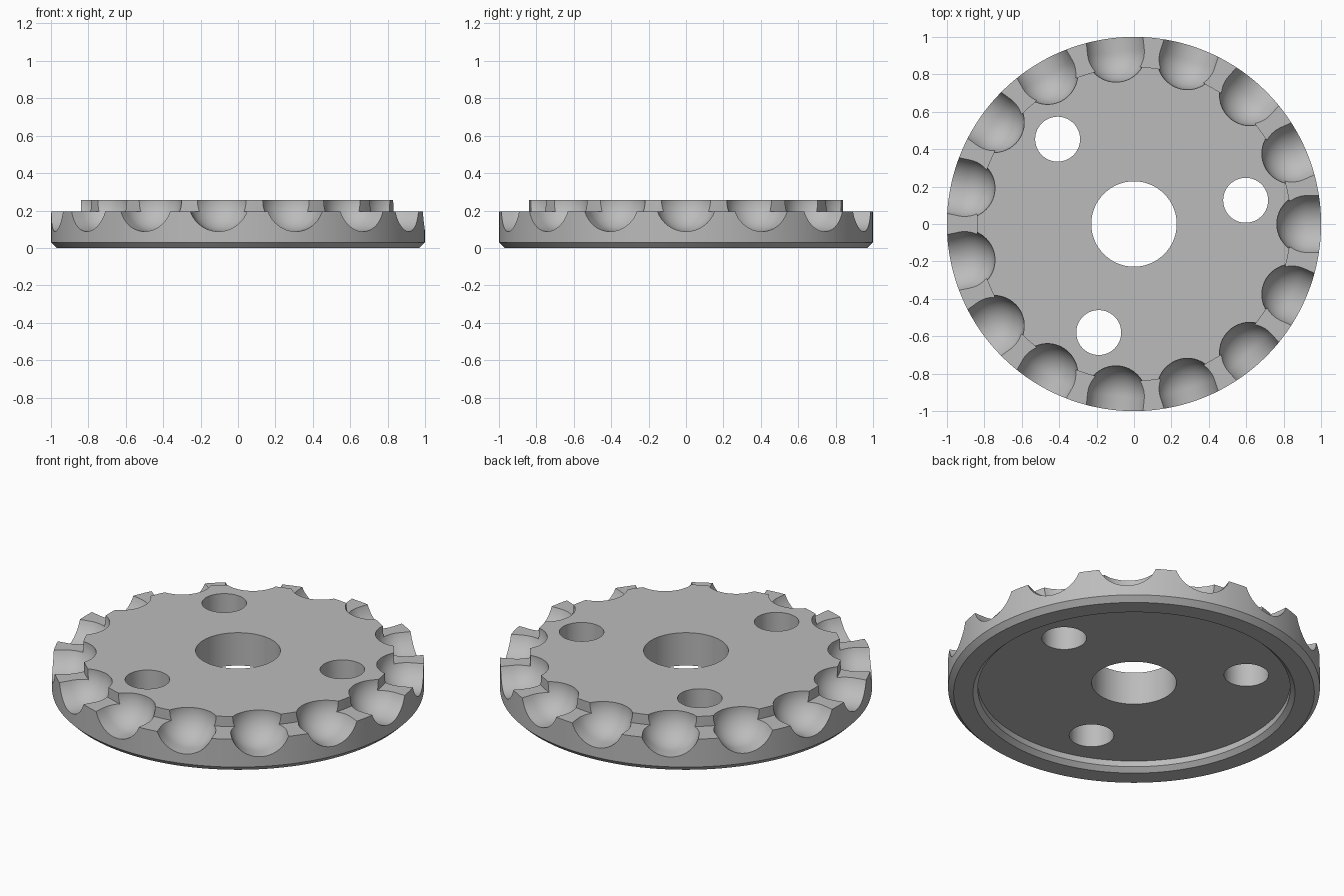
import bpy, bmesh, math
from mathutils import Matrix, Vector

cube = bpy.data.objects.get("Cube")
if cube:
    bpy.data.objects.remove(cube, do_unlink=True)

POCKETS = 15
BALL_R, BALL_DIST, BALL_Z = 0.162, 0.925, 0.25
BOLT_R, BOLT_DIST, BOLT_ANGLE = 0.12, 0.61, 12

grey = bpy.data.materials.new("plain_grey")
grey.use_nodes = True
colour = (0.5, 0.5, 0.5, 1)
grey.diffuse_color = colour
grey.node_tree.nodes["Principled BSDF"].inputs["Base Color"].default_value = colour


def lathe(bm, profile, steps, matrix=Matrix(), closed=True):
    """Spin an (r, z) profile round z, then place it with the matrix."""
    verts = [bm.verts.new((r, 0, z)) for r, z in profile]
    pairs = list(zip(verts, verts[1:]))
    if closed:
        pairs.append((verts[-1], verts[0]))
    edges = [bm.edges.new(p) for p in pairs]
    before = set(bm.verts) - set(verts)
    bmesh.ops.spin(bm, geom=verts + edges, axis=(0, 0, 1), cent=(0, 0, 0),
                   angle=math.tau, steps=steps, use_duplicate=False)
    made = [v for v in bm.verts if v not in before]
    bmesh.ops.remove_doubles(bm, verts=made, dist=1e-5)
    made = [v for v in bm.verts if v not in before]
    bmesh.ops.transform(bm, matrix=matrix, verts=made)


def finish(bm, name):
    bmesh.ops.recalc_face_normals(bm, faces=bm.faces)
    mesh = bpy.data.meshes.new(name)
    bm.to_mesh(mesh)
    bm.free()
    obj = bpy.data.objects.new(name, mesh)
    bpy.context.collection.objects.link(obj)
    return obj


# Disc: centre bore, raised plateau, ledge, chamfered rim, recessed underside
bm = bmesh.new()
lathe(bm, [(0.228, 0.06), (0.84, 0.06), (0.84, 0.025), (0.866, 0), (0.97, 0),
           (1, 0.03), (1, 0.195), (0.84, 0.195), (0.84, 0.255), (0.228, 0.255)], 144)
disc = finish(bm, "indexed_disc")
disc.data.materials.append(grey)

# Cutter: round-ended radial pockets and three bolt holes
bm = bmesh.new()
arc = [(BALL_R * math.sin(a), -BALL_R * math.cos(a))
       for a in (math.pi / 2 * i / 14 for i in range(15))]
pocket = arc + [(BALL_R, 0.3), (0, 0.3)]
for i in range(POCKETS):
    turn = Matrix.Rotation(math.tau * i / POCKETS, 4, 'Z')
    lathe(bm, pocket, 56, turn @ Matrix.Translation((BALL_DIST, 0, BALL_Z))
          @ Matrix.Rotation(math.pi / 2, 4, 'Y'), closed=False)
for i in range(3):
    turn = Matrix.Rotation(math.radians(BOLT_ANGLE + 120 * i), 4, 'Z')
    bmesh.ops.create_cone(bm, cap_ends=True, segments=64, radius1=BOLT_R, radius2=BOLT_R,
                          depth=1, matrix=turn @ Matrix.Translation((BOLT_DIST, 0, 0)))
cutter = finish(bm, "pocket_and_hole_cutter")
cutter.data.materials.append(grey)
cutter.hide_render = True

cut = disc.modifiers.new("cut_pockets", 'BOOLEAN')
cut.operation = 'DIFFERENCE'
cut.solver = 'EXACT'
cut.object = cutter

# Apply the cut, drop the cutter and smooth the curved faces
for o in bpy.context.selected_objects:
    o.select_set(False)
disc.select_set(True)
bpy.context.view_layer.objects.active = disc
bpy.ops.object.modifier_apply(modifier=cut.name)
bpy.data.objects.remove(cutter, do_unlink=True)
bpy.ops.object.shade_smooth_by_angle(angle=math.radians(30))
